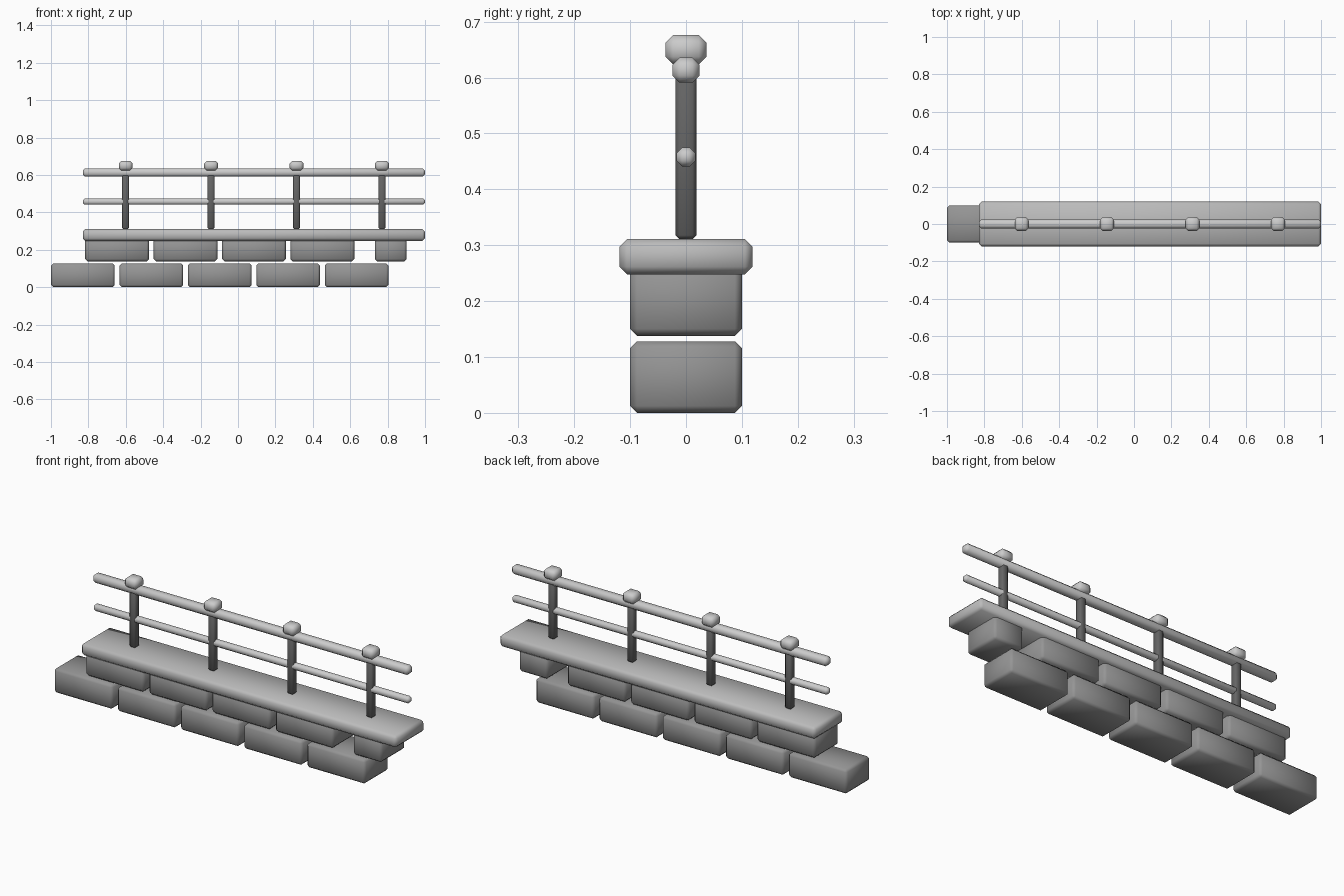
import bpy

if "Cube" in bpy.data.objects:
    bpy.data.objects.remove(bpy.data.objects["Cube"])


def grey(name, v):
    mat = bpy.data.materials.new(name)
    mat.diffuse_color = (v, v, v, 1)
    mat.use_nodes = True
    mat.node_tree.nodes["Principled BSDF"].inputs["Base Color"].default_value = mat.diffuse_color
    return mat


STONE = grey("stone", 0.3)
COPING = grey("coping", 0.5)
IRON = grey("iron", 0.13)
RAIL = grey("rail", 0.6)


def block(name, x, y, z, bevel, mat):
    """Smooth-shaded box with single chamfers; x, y, z are (min, max) ranges."""
    bpy.ops.mesh.primitive_cube_add(size=1, location=[(a + b) / 2 for a, b in (x, y, z)])
    ob = bpy.context.object
    ob.name = name
    ob.scale = [b - a for a, b in (x, y, z)]
    bpy.ops.object.transform_apply(location=False, rotation=False, scale=True)
    mod = ob.modifiers.new("Chamfer", 'BEVEL')
    mod.width = bevel
    mod.segments = 1
    bpy.ops.object.shade_smooth()
    ob.data.materials.append(mat)
    return ob


BRICK, PITCH = 0.341, 0.366
DEPTH = (-0.1, 0.1)

# lower course of bricks
for i in range(5):
    x = -1 + i * PITCH
    block(f"lower_brick_{i + 1}", (x, x + BRICK), DEPTH, (0, 0.128), 0.0125, STONE)

# upper course, offset half a brick, with a half brick at the end
for i in range(4):
    x = -0.817 + i * PITCH
    block(f"upper_brick_{i + 1}", (x, x + BRICK), DEPTH, (0.138, 0.266), 0.0125, STONE)
block("upper_half_brick", (0.732, 0.901), DEPTH, (0.138, 0.266), 0.0125, STONE)

# coping slab
block("coping_slab", (-0.83, 1), (-0.119, 0.119), (0.248, 0.311), 0.0135, COPING)

# posts with caps
for i in range(4):
    x = -0.601 + i * 0.457
    block(f"post_{i + 1}", (x - 0.0185, x + 0.0185), (-0.0185, 0.0185), (0.311, 0.63), 0.007, IRON)
    block(f"post_cap_{i + 1}", (x - 0.0365, x + 0.0365), (-0.0365, 0.0365), (0.624, 0.676), 0.0135, RAIL)

# rails
block("top_rail", (-0.83, 1), (-0.024, 0.024), (0.591, 0.636), 0.0125, RAIL)
block("middle_rail", (-0.83, 1), (-0.017, 0.017), (0.441, 0.475), 0.01, RAIL)
